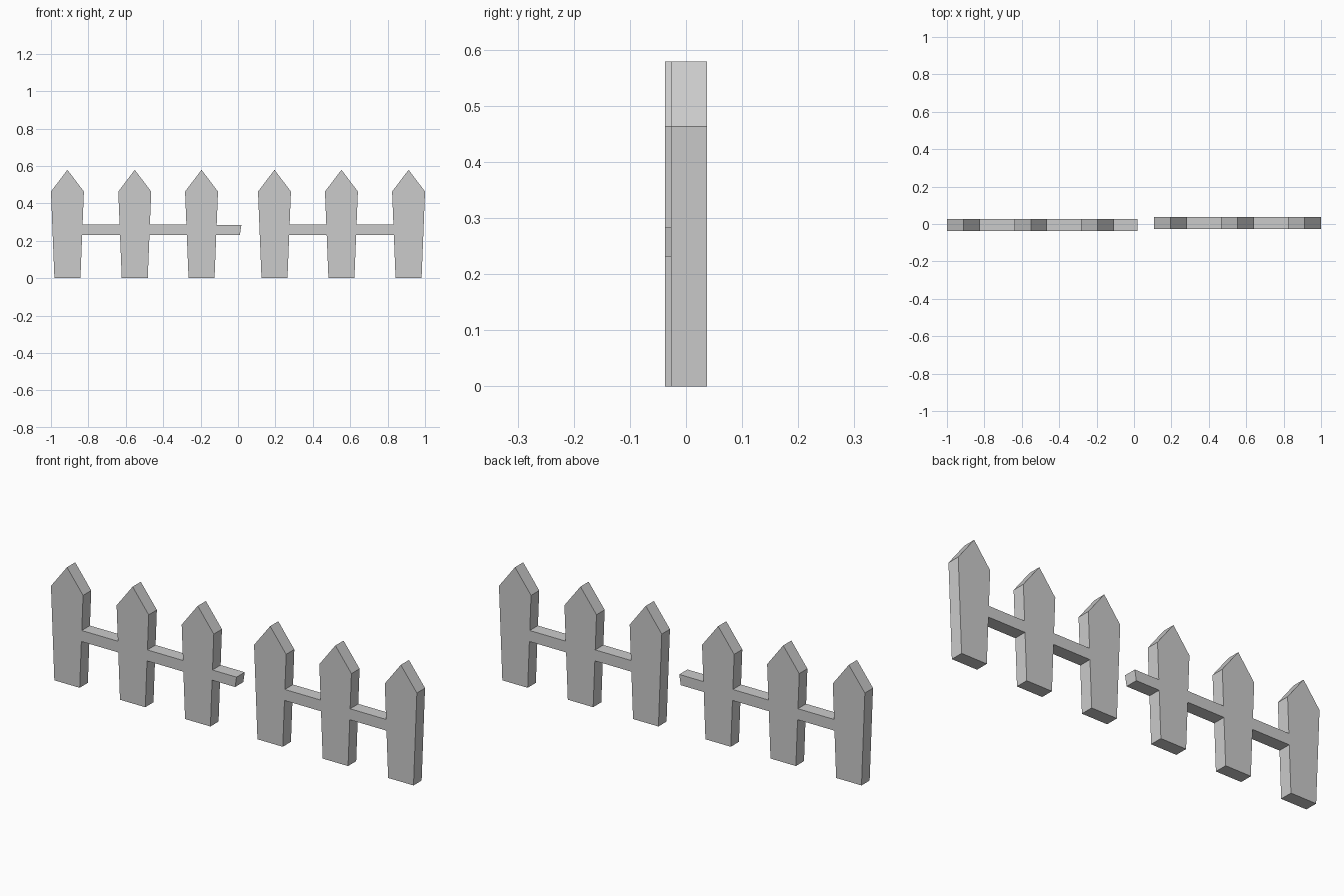
import bpy, bmesh

if "Cube" in bpy.data.objects:
    bpy.data.objects.remove(bpy.data.objects["Cube"])

TIP_Z, SHOULDER_Z = 0.579, 0.463
RAIL_LOW, RAIL_TOP = 0.232, 0.287
HALF_TOP, HALF_BOTTOM = 0.088, 0.0695


def half_width(z):
    return HALF_BOTTOM + (HALF_TOP - HALF_BOTTOM) * z / SHOULDER_Z


def fence_section(name, centres, y_front, y_back, stub=None):
    """One flush silhouette of pickets and rails, extruded through its depth."""
    upper, lower = [], []
    last = len(centres) - 1
    for i, c in enumerate(centres):
        # rail joint on the left, pointed top, rail joint on the right
        if i > 0:
            upper.append((c - half_width(RAIL_TOP), RAIL_TOP))
            lower.append((c - half_width(RAIL_LOW), RAIL_LOW))
        upper += [(c - HALF_TOP, SHOULDER_Z), (c, TIP_Z), (c + HALF_TOP, SHOULDER_Z)]
        lower += [(c - HALF_BOTTOM, 0), (c + HALF_BOTTOM, 0)]
        if i < last or stub:
            upper.append((c + half_width(RAIL_TOP), RAIL_TOP))
            lower.append((c + half_width(RAIL_LOW), RAIL_LOW))
    # broken rail end
    if stub:
        upper[-1] = (upper[-1][0], stub[0][1])
        upper += stub
    outline = upper + lower[::-1]

    bm = bmesh.new()
    face = bm.faces.new([bm.verts.new((x, y_front, z)) for x, z in outline])
    result = bmesh.ops.extrude_face_region(bm, geom=[face])
    moved = [v for v in result["geom"] if isinstance(v, bmesh.types.BMVert)]
    bmesh.ops.translate(bm, verts=moved, vec=(0, y_back - y_front, 0))
    bmesh.ops.recalc_face_normals(bm, faces=bm.faces)
    mesh = bpy.data.meshes.new(name)
    bm.to_mesh(mesh)
    bm.free()
    obj = bpy.data.objects.new(name, mesh)
    bpy.context.collection.objects.link(obj)


# left section with a snapped rail, right section set slightly further back
fence_section("left_fence_section", (-0.912, -0.552, -0.195), -0.037, 0.027,
              stub=[(0.018, 0.283), (0.010, 0.232)])
fence_section("right_fence_section", (0.195, 0.553, 0.912), -0.027, 0.037)
